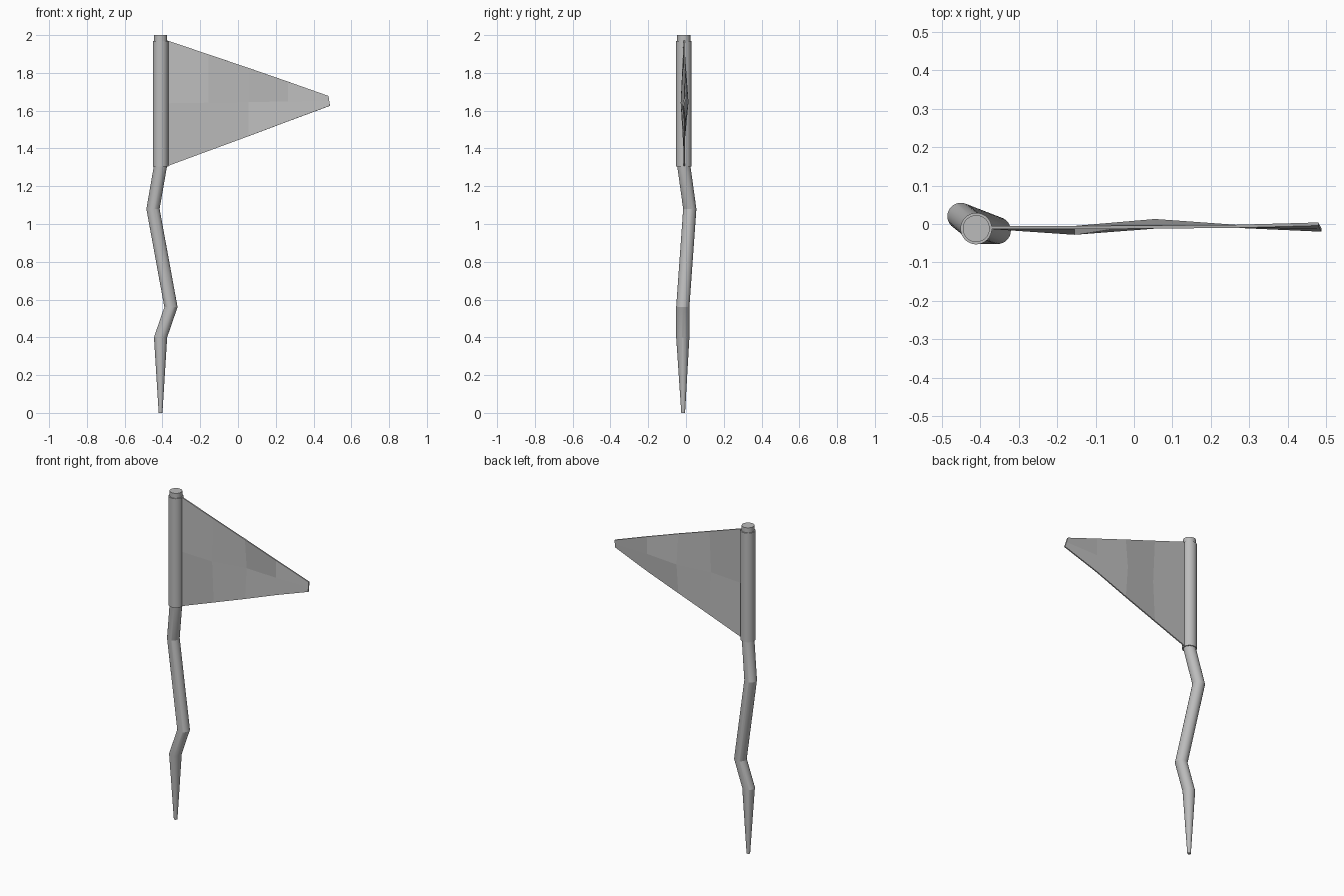
import bpy, bmesh, math

cube = bpy.data.objects.get("Cube")
if cube:
    bpy.data.objects.remove(cube)

SIDES = 32
PX, PY = -0.41, -0.012

grey = bpy.data.materials.new("plain grey")
grey.use_nodes = True
colour = (0.5, 0.5, 0.5, 1)
grey.diffuse_color = colour
grey.node_tree.nodes["Principled BSDF"].inputs["Base Color"].default_value = colour


def finish(name, bm, smooth_angle=None):
    bmesh.ops.recalc_face_normals(bm, faces=bm.faces[:])
    mesh = bpy.data.meshes.new(name)
    bm.to_mesh(mesh)
    bm.free()
    mesh.materials.append(grey)
    obj = bpy.data.objects.new(name, mesh)
    bpy.context.collection.objects.link(obj)
    if smooth_angle:
        bpy.ops.object.select_all(action="DESELECT")
        obj.select_set(True)
        bpy.context.view_layer.objects.active = obj
        bpy.ops.object.shade_smooth_by_angle(angle=math.radians(smooth_angle))
    return obj


def tube(name, path):
    """Skin horizontal rings given as (x, y, z, radius), capped at both ends."""
    bm = bmesh.new()
    rings = []
    for x, y, z, r in path:
        angles = [math.tau * i / SIDES for i in range(SIDES)]
        rings.append([bm.verts.new((x + r * math.cos(a), y + r * math.sin(a), z)) for a in angles])
    for low, high in zip(rings, rings[1:]):
        for i in range(SIDES):
            j = (i + 1) % SIDES
            bm.faces.new((low[i], low[j], high[j], high[i]))
    bm.faces.new(rings[0])
    bm.faces.new(rings[-1])
    return finish(name, bm, 15)


# Crooked pole, sharpened at the foot
tube("crooked_pole", [
    (PX, PY - 0.003, 0, 0.01),
    (PX, PY - 0.005, 0.4, 0.035),
    (-0.355, PY - 0.005, 0.56, 0.035),
    (-0.45, 0.02, 1.08, 0.035),
    (PX, PY, 1.31, 0.035),
    (PX, PY, 2.0, 0.035),
])

# Cloth sleeve around the top of the pole
tube("flag_sleeve", [(PX, PY, 1.305, 0.041), (PX, PY, 1.97, 0.041)])

# Rippled pennant: each column is x, half height, then y of top, middle, bottom
columns = [
    (-0.375, 0.333, -0.009, -0.009, -0.009),
    (-0.155, 0.255, -0.009, -0.024, -0.009),
    (0.055, 0.181, -0.008, 0.009, -0.008),
    (0.265, 0.105, -0.006, -0.006, -0.006),
    (0.479, 0.026, 0.0, -0.008, -0.016),
]
bm = bmesh.new()
grid = []
for x, half, *ys in columns:
    mid = 1.639 + 0.015 * (x + 0.375)
    grid.append([bm.verts.new((x + 0.004 * (k if x > 0.4 else 0), y, mid + half * (1 - k)))
                 for k, y in enumerate(ys)])
for a, b in zip(grid, grid[1:]):
    for k in range(2):
        bm.faces.new((a[k], a[k + 1], b[k + 1], b[k]))
flag = finish("pennant", bm)
cloth = flag.modifiers.new("cloth thickness", "SOLIDIFY")
cloth.thickness = 0.008
cloth.offset = 0
